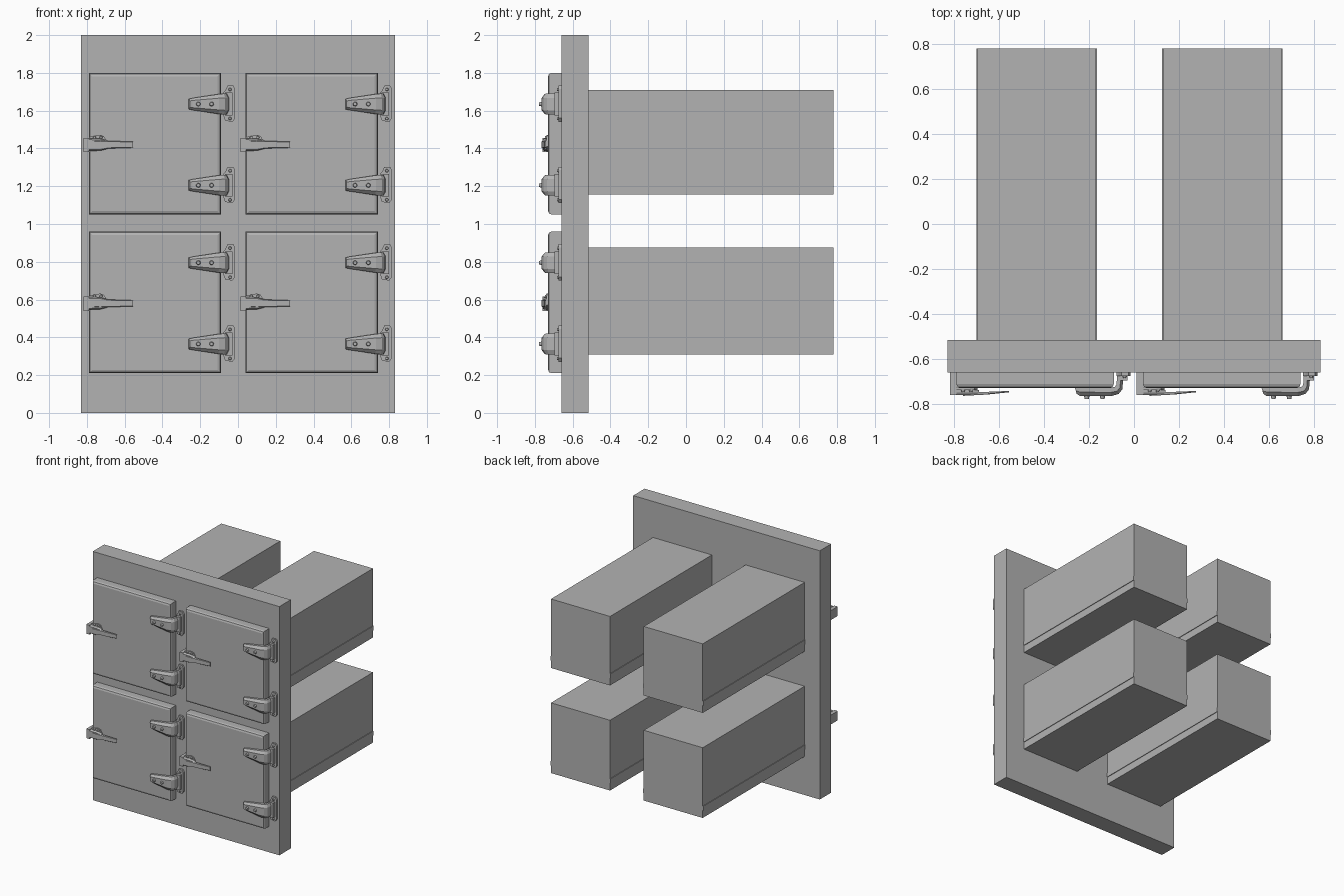
import bpy, bmesh, math
from mathutils import Vector, Matrix

old = bpy.data.objects.get("Cube")
if old:
    bpy.data.objects.remove(old, do_unlink=True)

GREY = (0.45, 0.45, 0.45, 1)
steel = bpy.data.materials.new("grey steel")
steel.use_nodes = True
steel.diffuse_color = GREY
steel.node_tree.nodes["Principled BSDF"].inputs["Base Color"].default_value = GREY


def finish(name, bm):
    bmesh.ops.recalc_face_normals(bm, faces=bm.faces)
    mesh = bpy.data.meshes.new(name)
    bm.to_mesh(mesh)
    bm.free()
    mesh.materials.append(steel)
    obj = bpy.data.objects.new(name, mesh)
    bpy.context.collection.objects.link(obj)
    return obj


def box(name, lo, hi, bevel=0):
    bm = bmesh.new()
    bmesh.ops.create_cube(bm, size=1)
    lo, hi = Vector(lo), Vector(hi)
    for v in bm.verts:
        v.co = (lo + hi) / 2 + v.co * (hi - lo)
    if bevel:
        # only the rim of the front face is chamfered
        rim = [e for e in bm.edges if all(v.co.y < lo.y + 1e-4 for v in e.verts)]
        bmesh.ops.bevel(bm, geom=rim, offset=bevel, segments=2, profile=0.5, affect='EDGES')
    return finish(name, bm)


def loft(name, sections):
    """Skin a list of equal-length closed sections and cap both ends."""
    bm = bmesh.new()
    rings = [[bm.verts.new(p) for p in s] for s in sections]
    n = len(rings[0])
    for a, b in zip(rings, rings[1:]):
        for i in range(n):
            j = (i + 1) % n
            bm.faces.new((a[i], a[j], b[j], b[i]))
    bm.faces.new(rings[0])
    bm.faces.new(rings[-1])
    return finish(name, bm)


def strap(name, path, cz, crown=0.6):
    """Bar along x: each path entry is (front x, front y, back x, back y, half height)."""
    sections = []
    for fx, fy, bx, by, h in path:
        mx, my = fx * 0.6 + bx * 0.4, fy * 0.6 + by * 0.4
        sections.append([(bx, by, cz - h), (mx, my, cz - h), (fx, fy, cz - h * crown),
                         (fx, fy, cz + h * crown), (mx, my, cz + h), (bx, by, cz + h)])
    return loft(name, sections)


def plate(name, outline, y0, y1):
    return loft(name, [[(x, y, z) for x, z in outline] for y in (y0, y1)])


def bolt(name, x, y, z, r, depth):
    bm = bmesh.new()
    bmesh.ops.create_cone(bm, cap_ends=True, segments=12, radius1=r, radius2=r * 0.7, depth=depth,
                          matrix=Matrix.Translation((x, y, z)) @ Matrix.Rotation(math.pi / 2, 4, 'X'))
    return finish(name, bm)


def hinge(name, x, z):
    # x is the right edge of the door
    strap(name + "_strap", [
        (x - 0.165, -0.755, x - 0.175, -0.72, 0.027),
        (x - 0.15, -0.765, x - 0.15, -0.72, 0.032),
        (x - 0.01, -0.765, x - 0.02, -0.725, 0.052),
        (x + 0.022, -0.755, x + 0.004, -0.725, 0.055),
        (x + 0.038, -0.735, x + 0.012, -0.715, 0.055),
        (x + 0.042, -0.69, x + 0.014, -0.69, 0.055),
        (x + 0.042, -0.67, x + 0.014, -0.67, 0.055)], z)
    # bent foot screwed to the frame
    outline = [(0.012, -0.06), (0.022, -0.088), (0.06, -0.095), (0.075, -0.075), (0.075, 0.08),
               (0.065, 0.098), (0.035, 0.098), (0.022, 0.07), (0.012, 0.06)]
    plate(name + "_foot", [(x + a, z + b) for a, b in outline], -0.675, -0.655)
    box(name + "_knuckle", (x + 0.02, -0.695, z - 0.06), (x + 0.06, -0.66, z + 0.06))
    for dx in (0.05, 0.12):
        bolt(name + "_strap_bolt", x - dx, -0.769, z, 0.013, 0.018)
    for s in (-1, 1):
        bolt(name + "_foot_bolt", x + 0.048, -0.679, z + s * 0.077, 0.009, 0.01)


def handle(name, x, z):
    # x is the left edge of the door
    box(name + "_catch", (x - 0.028, -0.76, z - 0.04), (x + 0.002, -0.66, z + 0.035))
    outline = [(0.0, -0.035), (0.07, -0.03), (0.095, -0.01), (0.095, 0.02), (0.08, 0.045),
               (0.06, 0.052), (0.0, 0.04)]
    plate(name + "_base", [(x + a, z + b) for a, b in outline], -0.738, -0.725)
    strap(name + "_latch", [
        (x - 0.02, -0.76, x - 0.02, -0.735, 0.033),
        (x + 0.06, -0.76, x + 0.06, -0.735, 0.032),
        (x + 0.1, -0.755, x + 0.1, -0.738, 0.022)], z, 0.8)
    strap(name + "_lever", [
        (x + 0.03, -0.764, x + 0.03, -0.748, 0.02),
        (x + 0.14, -0.758, x + 0.14, -0.746, 0.019),
        (x + 0.235, -0.748, x + 0.235, -0.742, 0.016)], z, 0.85)
    for dx in (0.03, 0.065):
        bolt(name + "_bolt", x + dx, -0.741, z + 0.038, 0.009, 0.012)


# front frame slab
box("front_panel", (-0.83, -0.66, 0), (0.83, -0.515, 2))

for row, drop, z0, z1 in (("upper", 0, 1.155, 1.71), ("lower", 0.84, 0.31, 0.875)):
    for side, shift, x0, x1 in (("right", 0, -0.695, -0.17), ("left", 0.83, 0.13, 0.655)):
        tag = row + "_" + side
        # long compartment with a shallow runner on each side
        box(tag + "_compartment", (x0, -0.52, z0), (x1, 0.78, z1))
        box(tag + "_runner", (x0 - 0.005, -0.52, z0 + 0.06), (x1 + 0.005, 0.78, z0 + 0.095))
        # door and its hardware
        left, right = shift - 0.79, shift - 0.09
        box(tag + "_door", (left, -0.73, 1.05 - drop), (right, -0.655, 1.80 - drop), 0.018)
        hinge(tag + "_top_hinge", right, 1.635 - drop)
        hinge(tag + "_bottom_hinge", right, 1.205 - drop)
        handle(tag + "_handle", left, 1.42 - drop)
